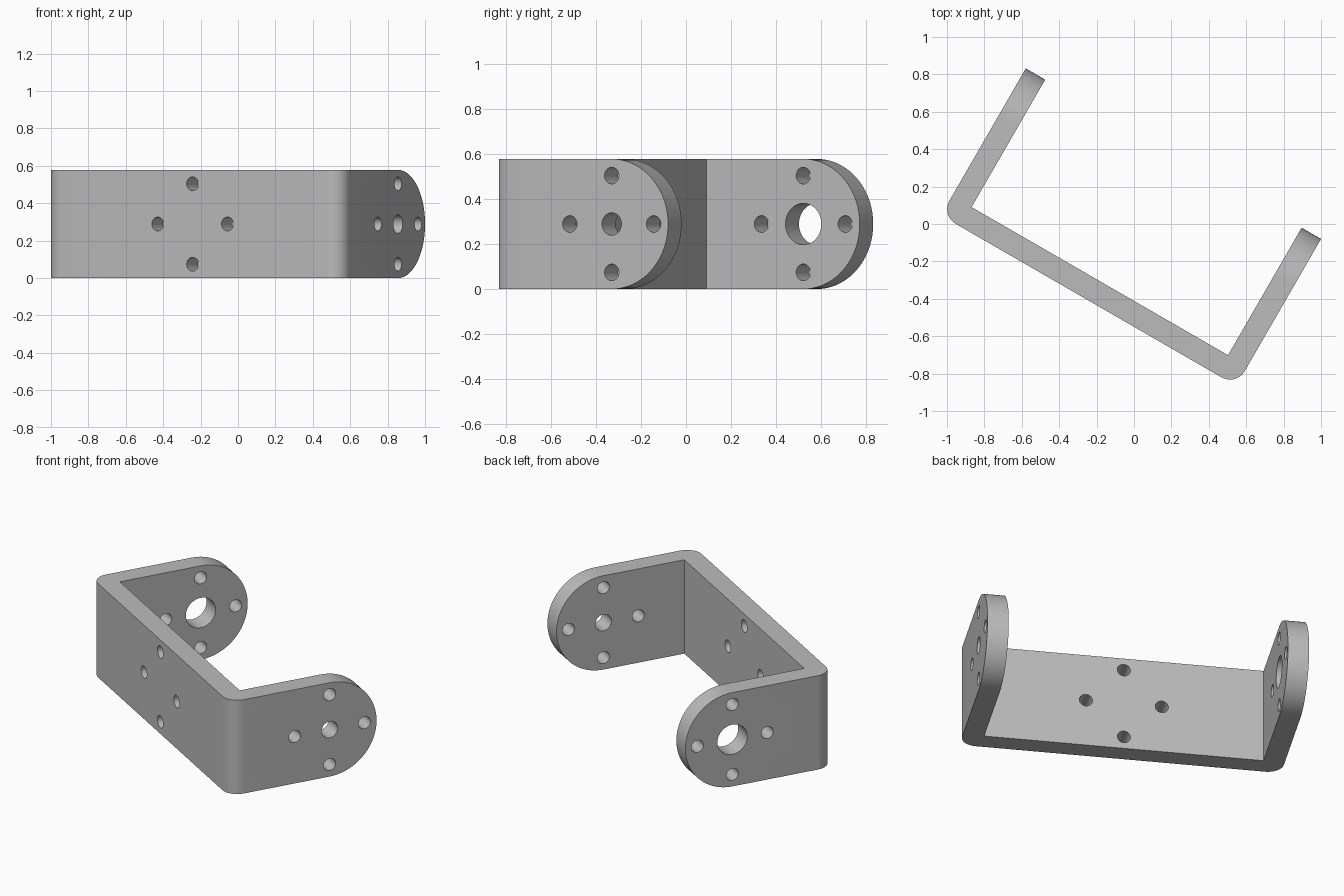
import bpy, bmesh
from math import sin, cos, pi, radians
from mathutils import Matrix, Vector

if "Cube" in bpy.data.objects:
    bpy.data.objects.remove(bpy.data.objects["Cube"], do_unlink=True)

# Bracket sizes, in its own unrotated frame
X0, X1 = -0.917, 0.906      # outer faces of the two arms
Y0, Y1 = -0.476, 0.431      # back of the base plate, tip of the arms
THICK, BEND, HEIGHT = 0.12, 0.091, 0.578
MID = HEIGHT / 2
HOLE_Y = Y1 - MID           # centre of the rounded arm ends
HOLE_X = (X0 + X1) / 2
SPACING, SMALL = 0.215, 0.037

grey = bpy.data.materials.new("grey metal")
grey.use_nodes = True
colour = (0.5, 0.5, 0.5, 1)
grey.diffuse_color = colour
grey.node_tree.nodes["Principled BSDF"].inputs["Base Color"].default_value = colour


def arc(cx, cy, r, start, end, steps):
    angles = [radians(start + (end - start) * i / steps) for i in range(steps + 1)]
    return [(cx + r * cos(a), cy + r * sin(a)) for a in angles]


def new_object(name, bm):
    bmesh.ops.recalc_face_normals(bm, faces=bm.faces)
    mesh = bpy.data.meshes.new(name)
    bm.to_mesh(mesh)
    bm.free()
    mesh.materials.append(grey)
    ob = bpy.data.objects.new(name, mesh)
    bpy.context.collection.objects.link(ob)
    return ob


def prism(name, points, offset):
    bm = bmesh.new()
    face = bm.faces.new([bm.verts.new(p) for p in points])
    new = bmesh.ops.extrude_face_region(bm, geom=[face])["geom"]
    bmesh.ops.translate(bm, vec=offset, verts=[v for v in new if isinstance(v, bmesh.types.BMVert)])
    return new_object(name, bm)


def cut(target, cutter, operation):
    mod = target.modifiers.new("cut", "BOOLEAN")
    mod.object, mod.operation, mod.solver = cutter, operation, "EXACT"
    bpy.context.view_layer.objects.active = target
    bpy.ops.object.modifier_apply(modifier=mod.name)
    bpy.data.objects.remove(cutter, do_unlink=True)


# U-shaped strip with rounded outer bends and sharp inner corners
outline = arc(X0 + BEND, Y0 + BEND, BEND, 180, 270, 12)
outline += arc(X1 - BEND, Y0 + BEND, BEND, 270, 360, 12)
outline += [(X1, Y1), (X1 - THICK, Y1), (X1 - THICK, Y0 + THICK),
            (X0 + THICK, Y0 + THICK), (X0 + THICK, Y1), (X0, Y1)]
bracket = prism("bracket", [(x, y, 0) for x, y in outline], Vector((0, 0, HEIGHT)))

# Semicircular arm ends
side = [(Y0 - 1, -1), (HOLE_Y, -1)] + arc(HOLE_Y, MID, MID, -90, 90, 48)
side += [(HOLE_Y, HEIGHT + 1), (Y0 - 1, HEIGHT + 1)]
cut(bracket, prism("arm_outline", [(-2, y, z) for y, z in side], Vector((4, 0, 0))), "INTERSECT")

# Screw and shaft holes
drills = bmesh.new()


def drill(x, y, z, r, axis):
    turn = Matrix.Rotation(pi / 2, 4, "Y" if axis == "x" else "X")
    bmesh.ops.create_cone(drills, cap_ends=True, segments=40, radius1=r, radius2=r,
                          depth=THICK * 2, matrix=Matrix.Translation((x, y, z)) @ turn)


for a, b in ((SPACING, 0), (-SPACING, 0), (0, SPACING), (0, -SPACING)):
    for x in (X0 + THICK / 2, X1 - THICK / 2):
        drill(x, HOLE_Y + a, MID + b, SMALL, "x")
    drill(HOLE_X + a, Y0 + THICK / 2, MID + b, SMALL, "y")
drill(X0 + THICK / 2, HOLE_Y, MID, 0.092, "x")
drill(X1 - THICK / 2, HOLE_Y, MID, 0.05, "x")
cut(bracket, new_object("hole_drills", drills), "DIFFERENCE")

# Turn the bracket and smooth its curved walls
bracket.rotation_euler.z = radians(-30)
bpy.ops.object.select_all(action="DESELECT")
bracket.select_set(True)
bpy.context.view_layer.objects.active = bracket
bpy.ops.object.shade_smooth_by_angle(angle=radians(30))
